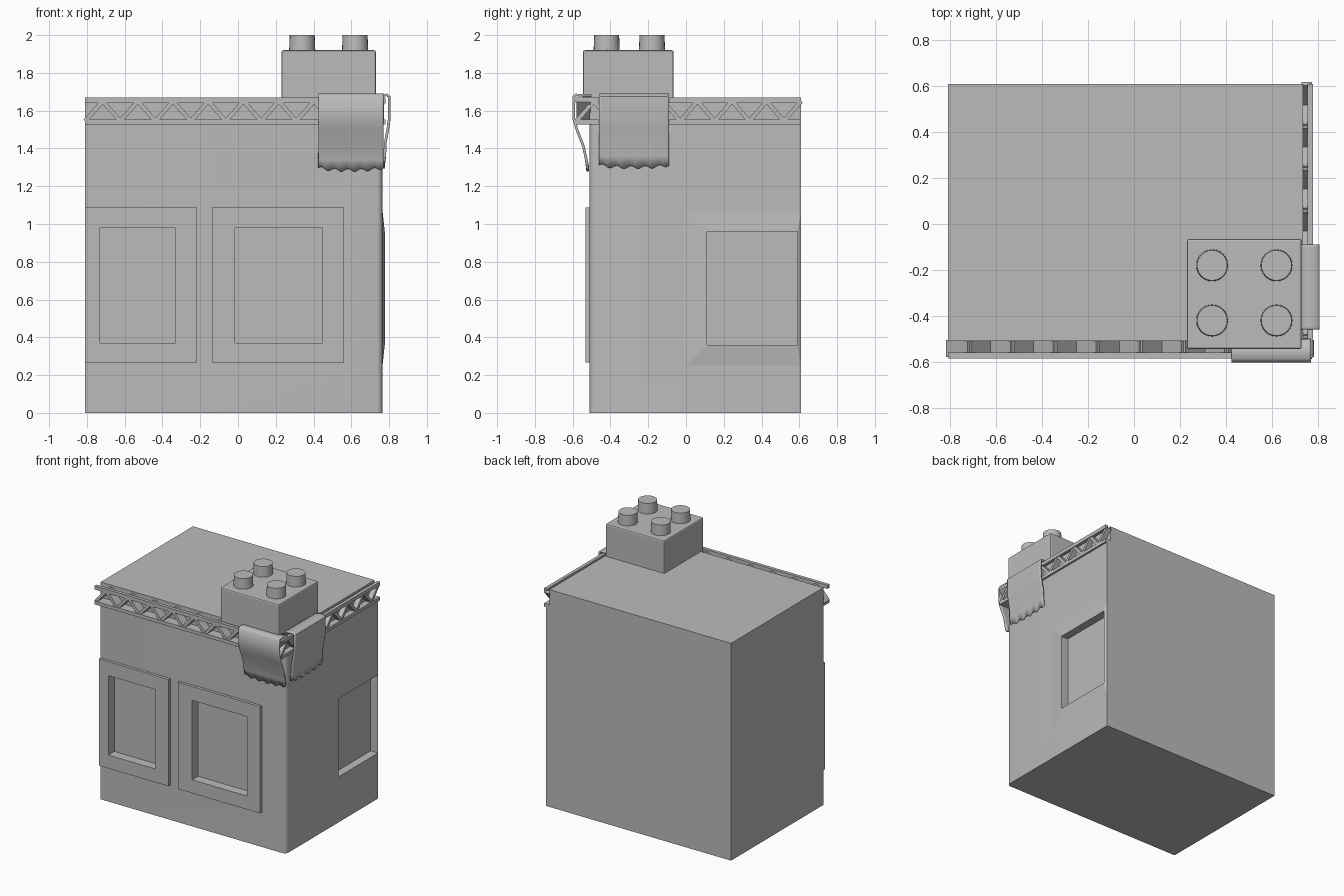
import bpy, bmesh, math
from mathutils import Vector

if "Cube" in bpy.data.objects:
    bpy.data.objects.remove(bpy.data.objects["Cube"], do_unlink=True)

grey = bpy.data.materials.new("plain grey")
grey.use_nodes = True
grey.diffuse_color = (0.5, 0.5, 0.5, 1)
grey.node_tree.nodes["Principled BSDF"].inputs["Base Color"].default_value = (0.5, 0.5, 0.5, 1)


def finish(name, bm):
    bmesh.ops.recalc_face_normals(bm, faces=bm.faces[:])
    mesh = bpy.data.meshes.new(name)
    bm.to_mesh(mesh)
    bm.free()
    mesh.materials.append(grey)
    ob = bpy.data.objects.new(name, mesh)
    bpy.context.collection.objects.link(ob)
    return ob


def add_box(bm, lo, hi):
    verts = bmesh.ops.create_cube(bm, size=1)["verts"]
    for v in verts:
        v.co = Vector([(a + b) / 2 + c * (b - a) for a, b, c in zip(lo, hi, v.co)])
    return verts


def box(name, lo, hi):
    bm = bmesh.new()
    add_box(bm, lo, hi)
    return finish(name, bm)


def smooth(ob, angle=35):
    bpy.ops.object.select_all(action='DESELECT')
    ob.select_set(True)
    bpy.context.view_layer.objects.active = ob
    bpy.ops.object.shade_smooth_by_angle(angle=math.radians(angle))


X0, X1, Y0, Y1 = -0.81, 0.765, -0.51, 0.61
EAVES, ROOF = 1.53, 1.67

# Main walls, with the front right corner rounded
bm = bmesh.new()
add_box(bm, (X0, Y0, 0), (X1, Y1, EAVES))
corner = [e for e in bm.edges if all(v.co.x > 0.7 and v.co.y < -0.5 for v in e.verts)]
bmesh.ops.bevel(bm, geom=corner, offset=0.03, segments=4, profile=0.5, affect='EDGES')
walls = finish("walls", bm)

# Window recesses cut into the walls: (low, high) on the wall, front or side
front_windows = [((-0.81, -0.217), (-0.73, -0.33)), ((-0.138, 0.56), (-0.017, 0.447))]
LOW, HIGH, SILL, LINTEL = 0.267, 1.087, 0.37, 0.98
DEPTH = 0.05
bm = bmesh.new()
for outer, (a, b) in front_windows:
    add_box(bm, (a, Y0 - 0.1, SILL), (b, Y0 + DEPTH, LINTEL))
add_box(bm, (X1 - DEPTH, 0.11, 0.36), (X1 + 0.1, 0.59, 0.96))
cutter = finish("window_cutter", bm)
cutter.hide_render = True
mod = walls.modifiers.new("windows", 'BOOLEAN')
mod.operation, mod.object, mod.solver = 'DIFFERENCE', cutter, 'EXACT'
bpy.context.view_layer.objects.active = walls
walls.select_set(True)
bpy.ops.object.modifier_apply(modifier=mod.name)
bpy.data.objects.remove(cutter, do_unlink=True)
smooth(walls)

# Raised frames round the front windows
for i, ((a, b), (c, d)) in enumerate(front_windows):
    bm = bmesh.new()
    for lo, hi in [((a, LOW), (c, HIGH)), ((d, LOW), (b, HIGH)),
                   ((c, LOW), (d, SILL)), ((c, LINTEL), (d, HIGH))]:
        add_box(bm, (lo[0], Y0 - 0.022, lo[1]), (hi[0], Y0 + 0.01, hi[1]))
    finish(f"front_window_frame_{i + 1}", bm)

# Side window frame, sloping gently out of the wall
bm = bmesh.new()
outline = [(0.0, 0.25), (Y1, 0.25), (Y1, 1.07), (0.0, 1.07)]
opening = [(0.11, 0.36), (0.59, 0.36), (0.59, 0.96), (0.11, 0.96)]
rings = [[bm.verts.new((x, y, z)) for y, z in loop]
         for x, loop in ((X1, outline), (X1 + 0.012, opening), (X1 - 0.005, opening))]
for r, s in zip(rings, rings[1:]):
    for i in range(4):
        j = (i + 1) % 4
        bm.faces.new((r[i], r[j], s[j], s[i]))
finish("side_window_frame", bm)

# Roof slab set back behind the lattice
box("roof_slab", (X0, Y0, EAVES), (0.735, Y1, ROOF))


def lattice(name, start, end, place, inner, outer):
    """Two rails with a zigzag between them; place maps (along, out, z) to xyz."""
    bm = bmesh.new()

    def bar(p, q, half, o0, o1):
        d = (Vector(q) - Vector(p)).normalized()
        n = Vector((-d.y, d.x)) * half
        ends = [Vector(p) + n, Vector(q) + n, Vector(q) - n, Vector(p) - n]
        a, b = ([bm.verts.new(place(e.x, o, e.y)) for e in ends] for o in (o0, o1))
        bm.faces.new(a)
        bm.faces.new(b)
        for i in range(4):
            j = (i + 1) % 4
            bm.faces.new((a[i], a[j], b[j], b[i]))

    rail = outer - 0.025
    bar((start, 1.655), (end, 1.655), 0.014, rail, outer)
    bar((start, 1.54), (end, 1.54), 0.013, inner, outer)
    count = round((end - start) / 0.095)
    step = (end - start) / count
    levels = (1.545, 1.65)
    for i in range(count):
        a = start + i * step
        bar((a, levels[i % 2]), (a + step, levels[1 - i % 2]), 0.011, inner, outer - 0.006)
    return finish(name, bm)


lattice("front_lattice", X0, 0.775, lambda a, o, z: (a, -o, z), 0.505, 0.585)
lattice("side_lattice", -0.58, Y1, lambda a, o, z: (o, a, z), 0.73, 0.78)

# Chimney block with four round studs
chimney = box("chimney_block", (0.23, -0.545, ROOF - 0.02), (0.73, -0.065, 1.92))
bevel = chimney.modifiers.new("soft edges", 'BEVEL')
bevel.width, bevel.segments = 0.01, 2
bm = bmesh.new()
for x in (0.34, 0.62):
    for y in (-0.18, -0.42):
        made = bmesh.ops.create_cone(bm, cap_ends=True, segments=24, radius1=0.07,
                                     radius2=0.066, depth=0.1)["verts"]
        bmesh.ops.translate(bm, verts=made, vec=(x, y, 1.95))
smooth(finish("chimney_studs", bm))


def drape(name, start, end, profile, place, bottom):
    """Hanging cloth: a profile swept sideways, with a wavy lower hem."""
    bm = bmesh.new()
    columns = []
    for i in range(33):
        t = i / 32
        wave = 0.008 * math.sin(t * 31) + 0.012 * abs(2 * t - 1) ** 3
        path = profile + [(profile[-1][0] - 0.008, bottom + wave)]
        columns.append([bm.verts.new(place(start + t * (end - start), o, z)) for o, z in path])
    for c, d in zip(columns, columns[1:]):
        for k in range(len(c) - 1):
            bm.faces.new((c[k], c[k + 1], d[k + 1], d[k]))
    ob = finish(name, bm)
    # Thicken towards the wall whichever way the sheet faces
    face = ob.data.polygons[3]
    out = Vector(place(0, 1, 0)) - Vector(place(0, 0, 0))
    if face.normal.dot(out) < 0:
        ob.data.flip_normals()
    thick = ob.modifiers.new("thickness", 'SOLIDIFY')
    thick.thickness, thick.offset = 0.014, -1
    smooth(ob, 50)


drape("front_cloth", 0.425, 0.77,
      [(0.5, 1.685), (0.585, 1.69), (0.602, 1.675), (0.602, 1.56), (0.585, 1.5), (0.55, 1.41), (0.535, 1.34)],
      lambda a, o, z: (a, -o, z), 1.285)
drape("side_cloth", -0.46, -0.09,
      [(0.72, 1.685), (0.79, 1.69), (0.808, 1.675), (0.808, 1.56), (0.8, 1.5), (0.787, 1.43), (0.784, 1.36)],
      lambda a, o, z: (o, a, z), 1.3)
